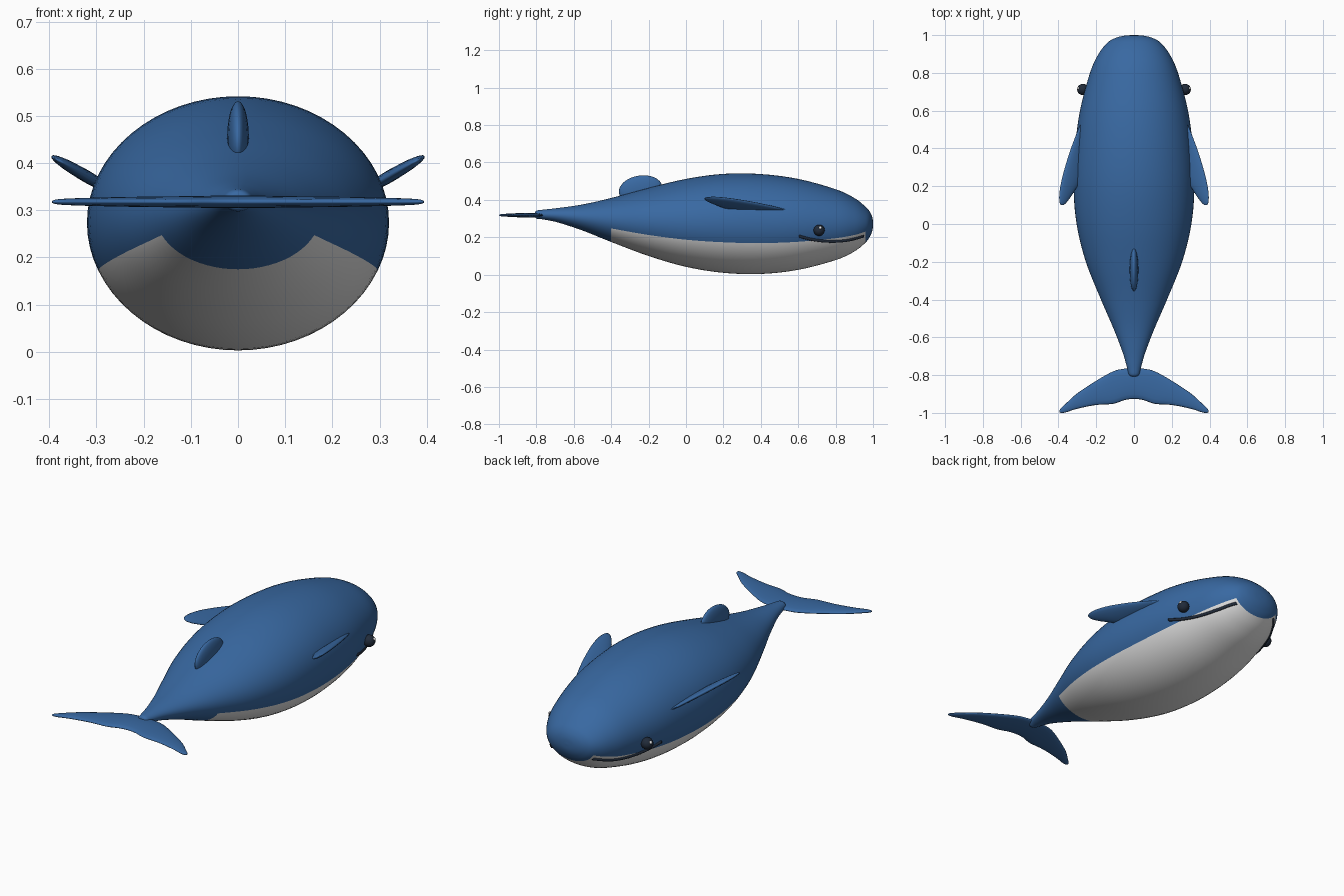
import bpy, bmesh, math
from mathutils import Vector

cube = bpy.data.objects.get("Cube")
if cube:
    bpy.data.objects.remove(cube, do_unlink=True)


def material(name, rgb):
    m = bpy.data.materials.new(name)
    m.use_nodes = True
    m.diffuse_color = (*rgb, 1)
    bsdf = m.node_tree.nodes["Principled BSDF"]
    bsdf.inputs["Base Color"].default_value = (*rgb, 1)
    bsdf.inputs["Roughness"].default_value = 0.6
    return m


blue = material("ocean blue", (0.04, 0.14, 0.36))
white = material("belly white", (0.78, 0.78, 0.78))
dark = material("dark navy", (0.015, 0.024, 0.042))
glint = material("eye glint", (0.8, 0.8, 0.8))


def resample(rows, steps):
    """Smooth Catmull-Rom interpolation between the rows."""
    out = []
    for i in range(len(rows) - 1):
        quad = [rows[max(i - 1, 0)], rows[i], rows[i + 1], rows[min(i + 2, len(rows) - 1)]]
        for k in range(steps):
            t = k / steps
            out.append([b + t / 2 * (c - a + t * (2 * a - 5 * b + 4 * c - d + t * (3 * (b - c) + d - a)))
                        for a, b, c, d in zip(*quad)])
    return out + [list(rows[-1])]


def finish(name, bm, mats):
    bmesh.ops.recalc_face_normals(bm, faces=bm.faces)
    for f in bm.faces:
        f.smooth = True
    me = bpy.data.meshes.new(name)
    bm.to_mesh(me)
    bm.free()
    for m in mats:
        me.materials.append(m)
    ob = bpy.data.objects.new(name, me)
    bpy.context.collection.objects.link(ob)
    return ob


def loft(name, sections, mats, sides=16, rule=None):
    """Skin elliptical rings given as (centre, half axis, half axis)."""
    bm = bmesh.new()
    rings = []
    for c, a, b in sections:
        angles = [2 * math.pi * k / sides for k in range(sides)]
        rings.append([bm.verts.new(Vector(c) + Vector(a) * math.cos(t) + Vector(b) * math.sin(t))
                      for t in angles])
    for r, s in zip(rings, rings[1:]):
        for k in range(sides):
            n = (k + 1) % sides
            f = bm.faces.new((r[k], r[n], s[n], s[k]))
            if rule:
                f.material_index = rule(f.calc_center_median(), k)
    bm.faces.new(rings[0])
    bm.faces.new(rings[-1])
    return finish(name, bm, mats)


def ball(name, centre, radii, mat, tilt=0):
    bm = bmesh.new()
    bmesh.ops.create_uvsphere(bm, u_segments=24, v_segments=16, radius=1)
    bmesh.ops.scale(bm, vec=radii, verts=bm.verts)
    ob = finish(name, bm, [mat])
    ob.location = centre
    ob.rotation_euler.x = tilt
    return ob


# Body stations: y, half width, bottom z, top z
stations = resample([
    (-0.808, 0.004, 0.316, 0.324), (-0.80, 0.026, 0.300, 0.342), (-0.76, 0.037, 0.295, 0.348),
    (-0.68, 0.060, 0.278, 0.357), (-0.55, 0.110, 0.235, 0.376), (-0.40, 0.175, 0.175, 0.410),
    (-0.20, 0.255, 0.100, 0.464), (0.0, 0.304, 0.042, 0.512), (0.2, 0.320, 0.010, 0.539),
    (0.4, 0.312, 0.004, 0.538), (0.6, 0.286, 0.026, 0.512), (0.8, 0.233, 0.078, 0.457),
    (0.9, 0.188, 0.124, 0.410), (0.96, 0.140, 0.172, 0.363), (0.985, 0.098, 0.207, 0.333),
    (0.997, 0.050, 0.238, 0.303), (1.0, 0.004, 0.268, 0.273)], 5)
SIDES = 64


def belly_rule(p, k):
    low = -157.5 < (k + 0.5) * 360 / SIDES - 360 < -22.5
    return int(low and -0.4 < p.y < 0.96)


loft("body", [((0, y, (lo + hi) / 2), (w, 0, 0), (0, 0, (hi - lo) / 2)) for y, w, lo, hi in stations],
     [blue, white], SIDES, belly_rule)


def skin_x(y, z):
    """Half width of the body surface at a given y and z."""
    for p, q in zip(stations, stations[1:]):
        if p[0] <= y <= q[0]:
            t = (y - p[0]) / (q[0] - p[0])
            w, lo, hi = [a + t * (b - a) for a, b in zip(p[1:], q[1:])]
            return w * math.sqrt(max(0, 1 - ((2 * z - lo - hi) / (hi - lo)) ** 2))
    return 0


# Side fin rows: y, inner x, outer x, half thickness
fin_rows = resample([
    (0.53, 0.272, 0.282, 0.003), (0.48, 0.268, 0.304, 0.008), (0.37, 0.265, 0.344, 0.012),
    (0.25, 0.275, 0.379, 0.013), (0.17, 0.318, 0.394, 0.011), (0.12, 0.352, 0.395, 0.007),
    (0.10, 0.372, 0.388, 0.002)], 4)
SLOPE = 0.58
# Mouth line: y, z
mouth_rows = resample([(0.604, 0.206), (0.68, 0.187), (0.775, 0.178), (0.87, 0.185), (0.952, 0.207)], 5)

for side, label in ((1, "left"), (-1, "right")):
    loft(label + "_side_fin",
         [((side * (a + b) / 2, y, 0.348 + SLOPE * ((a + b) / 2 - 0.28)),
           (side * (b - a) / 2, 0, SLOPE * (b - a) / 2), (-side * h * 0.5, 0, h * 0.86))
          for y, a, b, h in fin_rows], [blue])
    loft(label + "_mouth",
         [((side * skin_x(y, z), y, z), (0.008, 0, 0), (0, 0, 0.008)) for y, z in mouth_rows],
         [dark], 10)
    ball(label + "_eye", (side * 0.271, 0.712, 0.237), (0.03, 0.03, 0.03), dark)
    ball(label + "_eye_glint", (side * 0.294, 0.718, 0.25), (0.008, 0.008, 0.008), glint)

# Back fin
ball("back_fin", (0, -0.243, 0.455), (0.023, 0.117, 0.075), blue, math.radians(9))

# Tail fluke rows: x, leading y, trailing y, half thickness
half = [(0.0, -0.762, -0.926, 0.013), (0.05, -0.766, -0.932, 0.013), (0.11, -0.780, -0.952, 0.012),
        (0.2, -0.830, -0.958, 0.011), (0.3, -0.896, -0.978, 0.009), (0.36, -0.950, -0.997, 0.007),
        (0.385, -0.974, -1.0, 0.005), (0.394, -0.986, -0.996, 0.002)]
rows = [(-x, a, b, h) for x, a, b, h in reversed(half[1:])] + half
loft("tail_fluke", [((x, (a + b) / 2, 0.318), (0, (a - b) / 2, 0), (0, 0, h))
                    for x, a, b, h in resample(rows, 4)], [blue])
